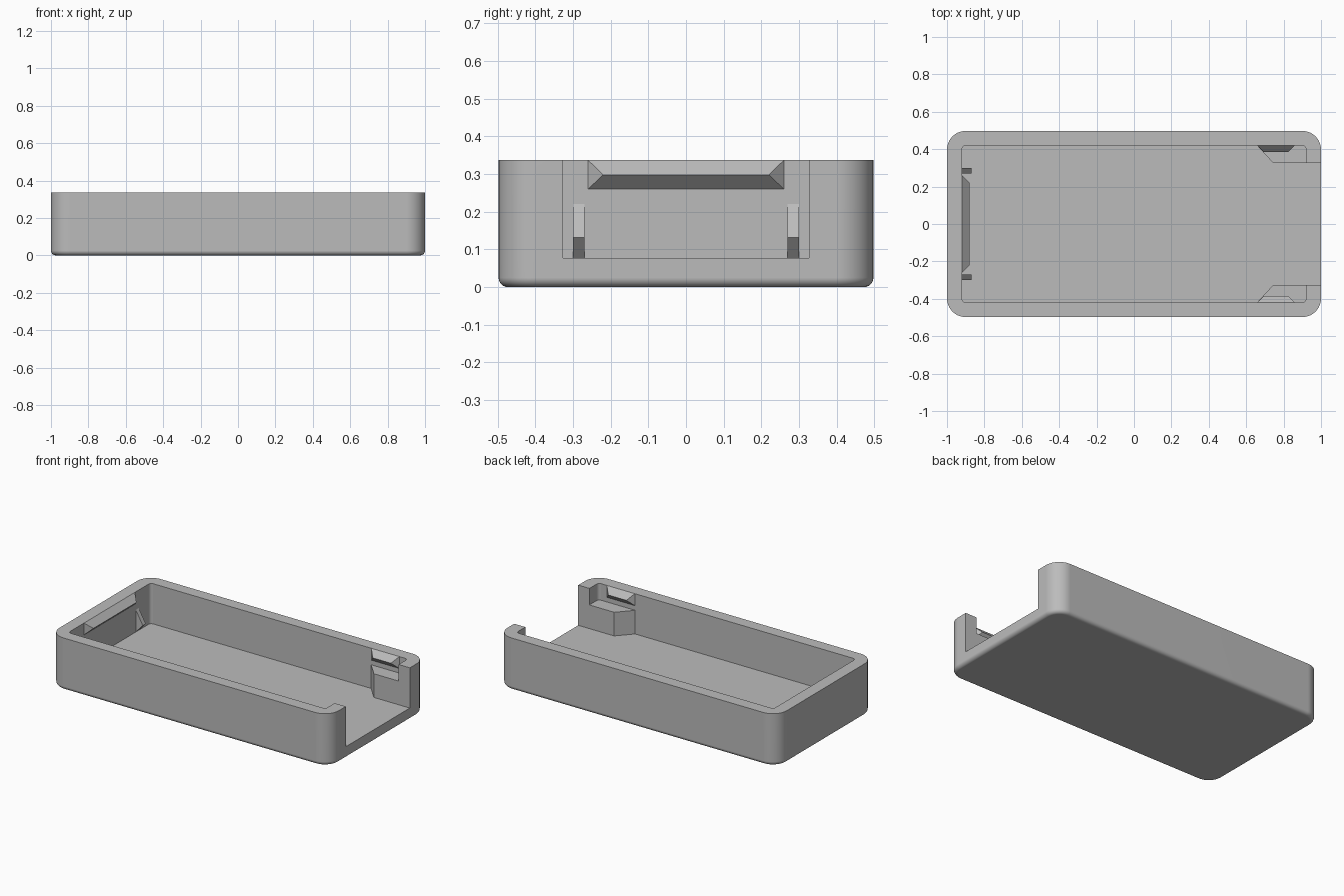
import bpy, bmesh
from math import sin, cos, pi

cube = bpy.data.objects.get("Cube")
if cube:
    bpy.data.objects.remove(cube, do_unlink=True)

grey = bpy.data.materials.new("plain grey")
grey.use_nodes = True
grey.diffuse_color = (0.5, 0.5, 0.5, 1)
grey.node_tree.nodes["Principled BSDF"].inputs["Base Color"].default_value = (0.5, 0.5, 0.5, 1)

# Main sizes
HX, HY, TOP = 1.0, 0.4975, 0.337
IX, IY, FLOOR = 0.92, 0.42, 0.077
OPEN = 0.327
FILLET = 0.025


def add_object(name, bm):
    bmesh.ops.recalc_face_normals(bm, faces=bm.faces)
    mesh = bpy.data.meshes.new(name)
    bm.to_mesh(mesh)
    bm.free()
    mesh.materials.append(grey)
    ob = bpy.data.objects.new(name, mesh)
    bpy.context.collection.objects.link(ob)
    return ob


def rounded(hx, hy, r, steps):
    """Counter-clockwise rounded rectangle, starting on the +x side."""
    pts = []
    for i, (sx, sy) in enumerate([(1, 1), (-1, 1), (-1, -1), (1, -1)]):
        for k in range(steps + 1):
            a = (i + k / steps) * pi / 2
            pts.append((sx * (hx - r) + r * cos(a), sy * (hy - r) + r * sin(a)))
    return pts


def loft(name, sections):
    """Closed solid through (outline, height) sections of equal length."""
    bm = bmesh.new()
    rings = [[bm.verts.new((x, y, z)) for x, y in pts] for pts, z in sections]
    for low, high in zip(rings, rings[1:]):
        for i in range(len(low)):
            j = (i + 1) % len(low)
            bm.faces.new((low[i], low[j], high[j], high[i]))
    bm.faces.new(rings[0][::-1])
    bm.faces.new(rings[-1])
    return add_object(name, bm)


def hull(name, pts):
    """Small convex part from its corners."""
    bm = bmesh.new()
    for p in pts:
        bm.verts.new(p)
    bmesh.ops.convex_hull(bm, input=bm.verts)
    bmesh.ops.dissolve_limit(bm, angle_limit=0.01, verts=bm.verts, edges=bm.edges)
    return add_object(name, bm)


# Tray body with rounded corners and a rounded bottom edge
sections = []
for k in range(7):
    a = k / 6 * pi / 2
    d = FILLET * (1 - sin(a))
    sections.append((rounded(HX - d, HY - d, 0.1 - d, 12), FILLET * (1 - cos(a))))
sections.append((rounded(HX, HY, 0.1, 12), TOP))
tray = loft("tray", sections)

# Cavity with the open end, cut out of the body
outline = rounded(IX, IY, 0.02, 5)
outline += [(IX, -OPEN), (1.2, -OPEN), (1.2, OPEN), (IX, OPEN)]
cutter = loft("cavity_cutter", [(outline, FLOOR), (outline, 0.5)])
cutter.hide_render = True

bpy.context.view_layer.objects.active = tray
bpy.ops.object.select_all(action='DESELECT')
tray.select_set(True)
cut = tray.modifiers.new("cavity", 'BOOLEAN')
cut.operation = 'DIFFERENCE'
cut.solver = 'EXACT'
cut.object = cutter
bpy.ops.object.modifier_apply(modifier=cut.name)
bpy.data.objects.remove(cutter, do_unlink=True)
bpy.ops.object.shade_smooth_by_angle(angle=pi / 6)
weighted = tray.modifiers.new("weighted_normals", 'WEIGHTED_NORMAL')
weighted.keep_sharp = True


def clip(half_base, half_ridge, depth):
    """Hipped catch as (along wall, out of wall, height)."""
    pts = []
    for s in (-1, 1):
        pts += [(s * half_base, 0, 0.26), (s * half_base, 0, TOP), (s * half_ridge, depth, 0.298)]
    return pts


# Wide catch on the closed end wall
hull("end_clip", [(-IX + out, a, z) for a, out, z in clip(0.26, 0.22, 0.04)])

for side, s in (("left", -1), ("right", 1)):
    # Triangular rib beside the wide catch
    hull(f"end_rib_{side}", [(x, s * y, z) for y in (0.27, 0.3)
                             for x, z in ((-IX, FLOOR), (-0.87, 0.132), (-IX, 0.22))])
    # Corner ledge next to the opening
    hull(f"corner_ledge_{side}", [(x, s * y, z) for z in (FLOOR, 0.23)
                                  for x, y in ((0.658, IY), (0.743, OPEN), (IX, OPEN), (IX, IY))])
    # Small catch above the ledge
    hull(f"side_clip_{side}", [(0.76 + a, s * (IY - out), z)
                               for a, out, z in clip(0.1, 0.065, 0.036)])
